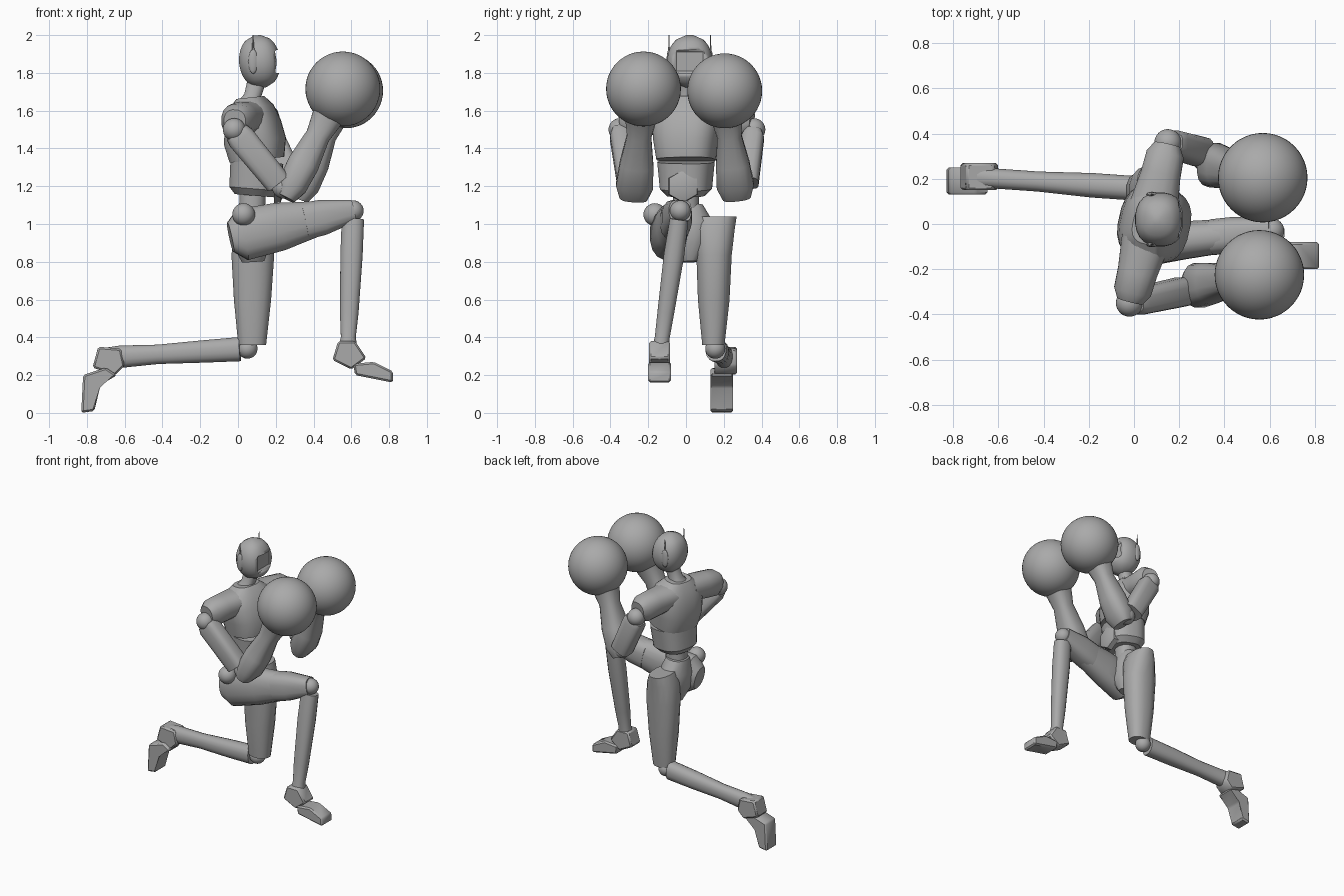
import bpy, bmesh, math
from mathutils import Vector

if "Cube" in bpy.data.objects:
    bpy.data.objects.remove(bpy.data.objects["Cube"], do_unlink=True)

GREY = (.4, .4, .4, 1)
material = bpy.data.materials.new("plain grey")
material.use_nodes = True
material.diffuse_color = GREY
material.node_tree.nodes["Principled BSDF"].inputs["Base Color"].default_value = GREY

SIDEWAYS = Vector((0, 1, 0))
FORWARD = Vector((1, 0, 0))
SHOULDER_LINE = Vector((.23, 1, 0)).normalized()


def finish(name, bm):
    bmesh.ops.recalc_face_normals(bm, faces=bm.faces)
    mesh = bpy.data.meshes.new(name)
    bm.to_mesh(mesh)
    bm.free()
    mesh.materials.append(material)
    part = bpy.data.objects.new(name, mesh)
    bpy.context.collection.objects.link(part)
    bpy.ops.object.select_all(action="DESELECT")
    part.select_set(True)
    bpy.context.view_layer.objects.active = part
    bpy.ops.object.shade_smooth_by_angle(angle=math.radians(35))
    return part


def bridge(bm, loops):
    """Join matching vertex loops into a closed skin."""
    for first, second in zip(loops, loops[1:]):
        for i in range(len(first)):
            bm.faces.new((first[i - 1], first[i], second[i], second[i - 1]))
    bm.faces.new(loops[0])
    bm.faces.new(loops[-1])


def limb(name, start, end, *stations, across=SIDEWAYS, power=.85, sides=16):
    """Skin rounded sections; a station is (place along, half width, half depth)."""
    bm = bmesh.new()
    start, end = Vector(start), Vector(end)
    axis = (end - start).normalized()
    wide = (across - axis * across.dot(axis)).normalized()
    deep = axis.cross(wide)
    loops = []
    for place, width, depth in stations:
        loop = []
        for i in range(sides):
            angle = math.tau * (i + .5) / sides
            c, s = (math.copysign(abs(k) ** power, k)
                    for k in (math.cos(angle), math.sin(angle)))
            point = start.lerp(end, place) + wide * c * width + deep * s * depth
            loop.append(bm.verts.new(point))
        loops.append(loop)
    bridge(bm, loops)
    return finish(name, bm)


def ball(name, centre, radius, detail=16, stretch=(1, 1, 1)):
    bm = bmesh.new()
    bmesh.ops.create_uvsphere(bm, u_segments=detail * 2, v_segments=detail, radius=radius)
    bmesh.ops.scale(bm, vec=stretch, verts=bm.verts)
    bmesh.ops.translate(bm, vec=centre, verts=bm.verts)
    return finish(name, bm)


def slab(name, outline, y, half):
    """Extrude a side outline across y and chamfer it."""
    bm = bmesh.new()
    bridge(bm, [[bm.verts.new((x, y + side * half, z)) for x, z in outline]
                for side in (-1, 1)])
    bmesh.ops.bevel(bm, geom=bm.edges[:], offset=.01, segments=1, affect="EDGES")
    return finish(name, bm)


# Head: an egg with a heavy jaw and a recessed face plate
egg = []
for i in range(13):
    place = .005 + .99 * i / 12
    swell = (4 * place * (1 - place)) ** .45
    egg.append((place, .12 * swell, .11 * swell))
head = limb("head", (.13, .02, 1.72), (.1, .02, 2), *egg, sides=24)
cutter = slab("face_cutter", [(.19, 1.8), (.3, 1.8), (.3, 1.92), (.19, 1.92)], .02, .08)
recess = head.modifiers.new("face recess", "BOOLEAN")
recess.operation = "DIFFERENCE"
recess.object = cutter
bpy.context.view_layer.objects.active = head
bpy.ops.object.modifier_apply(modifier=recess.name)
bpy.data.objects.remove(cutter, do_unlink=True)

# Ear pods and antennae
for side, y in (("right", -.09), ("left", .13)):
    ball(side + "_ear_pod", (.08, y, 1.86), .065, 8, (.4, .2, 1))
    limb(side + "_antenna", (.08, y, 1.9), (.08, y, 2),
         (0, .006, .008), (1, .002, .002), sides=6)

# Neck and trunk
limb("neck", (.06, 0, 1.62), (.1, .02, 1.76), (0, .08, .07), (.4, .045, .045), (1, .045, .05))
limb("chest", (.1, 0, 1.34), (.065, 0, 1.67),
     (0, .155, .14), (.3, .17, .16), (.6, .18, .14), (.85, .16, .11), (1, .09, .07),
     across=SHOULDER_LINE, power=.75, sides=24)
limb("abdomen", (.085, 0, 1.15), (.1, 0, 1.33),
     (0, .1, .1), (.2, .135, .13), (1, .15, .135),
     across=SHOULDER_LINE, power=.75, sides=24)
limb("waist", (.07, 0, 1), (.08, 0, 1.2), (0, .07, .07), (1, .07, .07))
limb("pelvis", (.06, .01, 1.1), (.08, .02, .8),
     (0, .08, .07), (.3, .13, .1), (.7, .1, .1), (1, .04, .06))
limb("buckle", (.19, -.015, 1.2), (.235, -.015, 1.2),
     (0, .09, .09), (.8, .085, .085), (1, .06, .06), power=1, sides=6)

# Arms in guard, from shoulder cap to glove
ARMS = {
    "right": ((-.02, -.35, 1.5), (.21, -.3, 1.22), (.27, -.275, 1.17), (.44, -.245, 1.5),
              (.555, -.225, 1.715)),
    "left": ((.15, .36, 1.5), (.29, .32, 1.22), (.34, .265, 1.17), (.47, .225, 1.5),
             (.57, .205, 1.705)),
}
for side, joints in ARMS.items():
    shoulder, elbow, low, wrist, fist = map(Vector, joints)
    limb(side + "_shoulder", (.07, 0, 1.58), shoulder + Vector((0, 0, .04)),
         (.2, .11, .08), (.6, .09, .09), (.85, .085, .09), (.97, .06, .065), across=FORWARD)
    ball(side + "_shoulder_joint", shoulder, .06)
    limb(side + "_upper_arm", shoulder, elbow,
         (.05, .045, .065), (.15, .06, .075), (1, .065, .07), power=.6)
    ball(side + "_elbow", elbow.lerp(low, .5), .06)
    limb(side + "_forearm", low, wrist,
         (-.1, .075, .05), (.1, .1, .08), (.45, .09, .085), (.9, .065, .065),
         (1.2, .085, .085), power=.75)
    ball(side + "_glove", fist, .198, 24)

# Forward right leg
right_hip, right_knee, right_ankle = (-.04, -.1, .93), (.61, -.03, 1.07), (.58, -.14, .3)
ball("right_hip", (.03, -.165, 1.05), .06)
limb("right_thigh", right_hip, right_knee,
     (0, .07, .08), (.1, .1, .14), (.4, .085, .13), (.7, .075, .095), (1, .05, .05))
limb("right_thigh_cuff", right_hip, right_knee,
     (.6, .08, .1), (.75, .08, .095), (1, .06, .06), power=.7)
ball("right_knee", right_knee, .055)
limb("right_shin", right_knee, right_ankle,
     (.06, .05, .06), (.3, .055, .06), (.7, .045, .05), (.87, .04, .04), (1, .05, .06))
slab("right_heel", [(.53, .38), (.5, .28), (.6, .23), (.68, .29), (.62, .38)], -.14, .055)
slab("right_foot", [(.62, .2), (.82, .16), (.82, .22), (.72, .27), (.61, .26)], -.14, .06)

# Kneeling left leg
left_knee, left_ankle = (.05, .155, .34), (-.74, .21, .29)
limb("left_thigh", (.08, .15, 1.04), (.075, .145, .36),
     (0, .12, .07), (.1, .11, .1), (.3, .095, .115), (.65, .085, .1), (1, .06, .075))
ball("left_knee", left_knee, .053)
limb("left_shin", left_knee, left_ankle,
     (.05, .055, .065), (.3, .055, .06), (.6, .045, .052), (.85, .045, .06), (1, .06, .05))
slab("left_heel", [(-.74, .35), (-.77, .24), (-.65, .2), (-.6, .25), (-.62, .34)], .21, .06)
slab("left_foot", [(-.83, 0), (-.76, .01), (-.74, .14), (-.64, .2), (-.7, .24), (-.82, .2)],
     .19, .06)
